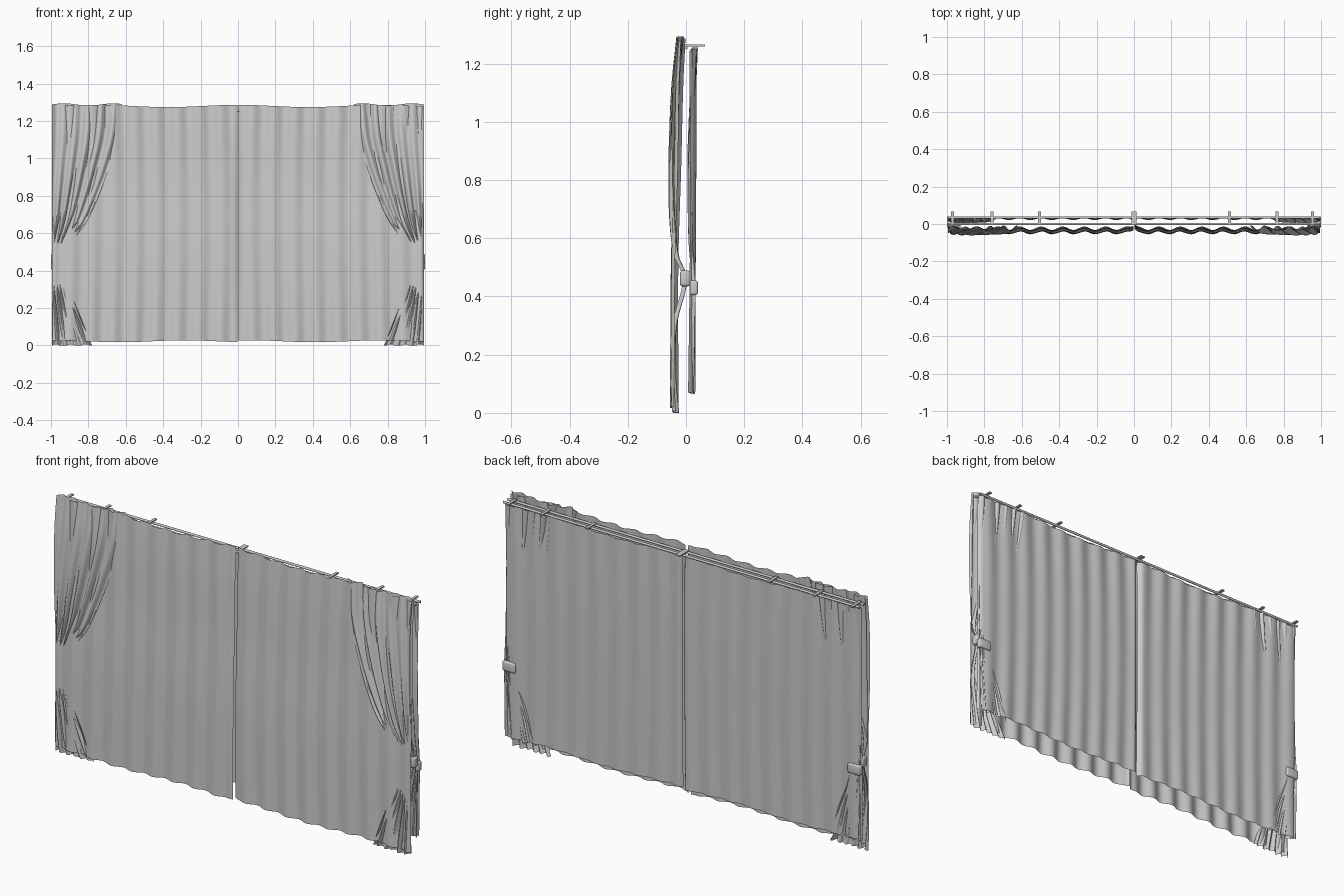
import bpy, bmesh, math
from math import sin, cos, pi

cube = bpy.data.objects.get("Cube")
if cube:
    bpy.data.objects.remove(cube)

fabric = bpy.data.materials.new("soft grey")
fabric.use_nodes = True
GREY = (0.6, 0.6, 0.6, 1)
fabric.diffuse_color = GREY
fabric.node_tree.nodes["Principled BSDF"].inputs["Base Color"].default_value = GREY


def curve(points):
    """Smooth function through (z, value) points sorted by rising z."""
    def slope(i):
        a, b = points[max(i - 1, 0)], points[min(i + 1, len(points) - 1)]
        return (b[1] - a[1]) / (b[0] - a[0])

    def value(z):
        z = min(max(z, points[0][0]), points[-1][0])
        i = max(k for k in range(len(points) - 1) if points[k][0] <= z)
        (z0, v0), (z1, v1) = points[i], points[i + 1]
        h = z1 - z0
        t = (z - z0) / h
        return ((1 + 2 * t) * (1 - t) ** 2 * v0 + t * t * (3 - 2 * t) * v1
                + h * t * (1 - t) ** 2 * slope(i) + h * t * t * (t - 1) * slope(i + 1))
    return value


def finish(name, bm):
    mesh = bpy.data.meshes.new(name)
    bmesh.ops.recalc_face_normals(bm, faces=bm.faces)
    bm.to_mesh(mesh)
    bm.free()
    mesh.materials.append(fabric)
    obj = bpy.data.objects.new(name, mesh)
    bpy.context.collection.objects.link(obj)
    bpy.ops.object.select_all(action="DESELECT")
    obj.select_set(True)
    bpy.context.view_layer.objects.active = obj
    bpy.ops.object.shade_smooth_by_angle(angle=math.radians(50))
    return obj


def cloth(name, surface, cols, rows):
    """Grid sheet from surface(u, v)."""
    bm = bmesh.new()
    grid = [[bm.verts.new(surface(i / cols, j / rows)) for i in range(cols + 1)]
            for j in range(rows + 1)]
    for low, high in zip(grid, grid[1:]):
        for i in range(cols):
            bm.faces.new((low[i], low[i + 1], high[i + 1], high[i]))
    return finish(name, bm)


def closed_panel(name, side, depth, bottom, top, amp, face):
    """Hanging panel from the centre to one end; its edges curl away from face."""
    def surface(u, v):
        x = 0.004 + 0.99 * u
        low = bottom + 0.005 * sin(x * 9 + side)
        high = top + 0.006 * cos(x * 2 * pi / 0.75)
        z = low + (high - low) * v
        fold = sin(x * 2 * pi / 0.115 + 0.5 * side + 0.5 * sin(3 * v))
        curl = 0.014 * (max(0, 1 - u / 0.025) ** 2 + max(0, (u - 0.98) / 0.02) ** 2)
        y = depth(z) + amp * (1 - 0.35 * sin(pi * v)) * fold - face * curl
        return side * x, y, z
    cloth(name, surface, 140, 36)


def tied_curtain(name, side, inner, depth, bottom, top, amp):
    """Side curtain gathered toward the outer end at its tie."""
    def surface(u, v):
        z = bottom + (top - bottom) * v
        edge = inner(z)
        x = 0.994 - (0.994 - edge) * u
        pinch = 0.45 + 0.55 * min(1, (0.994 - edge) / 0.22)
        fold = sin(u * 2 * pi * 5.5 + 0.8 * sin(4 * z)) + 0.35 * sin(u * 29 + z * 3)
        y = depth(z) + amp * pinch * fold
        hem = 0.006 * sin(u * 17) * (1 - v) ** 8 + 0.006 * sin(u * 9) * v ** 8
        return side * x, y, max(0, z + hem)
    cloth(name, surface, 72, 56)


def box(name, x, y, z, size, bevel=0.0):
    bm = bmesh.new()
    bmesh.ops.create_cube(bm, size=1)
    for v in bm.verts:
        v.co = (x + v.co.x * size[0], y + v.co.y * size[1], z + v.co.z * size[2])
    if bevel:
        bmesh.ops.bevel(bm, geom=bm.edges[:], offset=bevel, segments=3,
                        profile=0.5, affect="EDGES")
    return finish(name, bm)


def rod(name, y, z, radius):
    bm = bmesh.new()
    bmesh.ops.create_cone(bm, segments=12, radius1=radius, radius2=radius,
                          depth=1.99, cap_ends=True)
    for v in bm.verts:
        v.co = (v.co.z, y + v.co.x, z + v.co.y)
    return finish(name, bm)


# Outlines and depths of the layers by height
front_inner = curve([(0, .78), (.15, .84), (.3, .9), (.46, .935), (.54, .9),
                     (.66, .81), (.8, .745), (.95, .69), (1.12, .64), (1.29, .62)])
front_tied_y = curve([(0, -.036), (.12, -.045), (.3, -.04), (.46, -.003), (.54, -.033),
                      (.65, -.045), (.85, -.048), (1.12, -.038), (1.29, -.02)])
front_closed_y = curve([(0, -.046), (.5, -.046), (.85, -.036), (1.12, -.03), (1.29, -.022)])
back_inner = curve([(.07, .82), (.2, .86), (.43, .935), (.6, .88), (.9, .78),
                    (1.1, .74), (1.25, .72)])
back_tied_y = curve([(.07, .023), (.3, .024), (.43, .027), (.6, .016), (.9, .016),
                     (1.1, .024), (1.25, .03)])
back_closed_y = curve([(.05, .026), (.5, .03), (.9, .032), (1.26, .03)])

# Curtains and tie bands on both sides
for side, label in ((1, "left"), (-1, "right")):
    closed_panel(f"front_panel_{label}", side, front_closed_y, .022, 1.28, .009, -1)
    closed_panel(f"back_panel_{label}", side, back_closed_y, .072, 1.245, .005, 1)
    tied_curtain(f"front_tied_curtain_{label}", side, front_inner, front_tied_y, 0, 1.288, .0095)
    tied_curtain(f"back_tied_curtain_{label}", side, back_inner, back_tied_y, .07, 1.25, .008)
    box(f"front_tie_{label}", side * .964, -.003, .462, (.072, .036, .055), .01)
    box(f"back_tie_{label}", side * .964, .027, .43, (.072, .028, .05), .008)

# Rods and wall brackets
rod("front_rod", 0, 1.255, .006)
rod("back_rod", .035, 1.255, .006)
for i, x in enumerate((-.97, -.76, -.505, 0, .51, .765, .955)):
    width = .026 if x == 0 else .015
    box(f"bracket_{i + 1}", x, .03, 1.262, (width, .072, .006))
